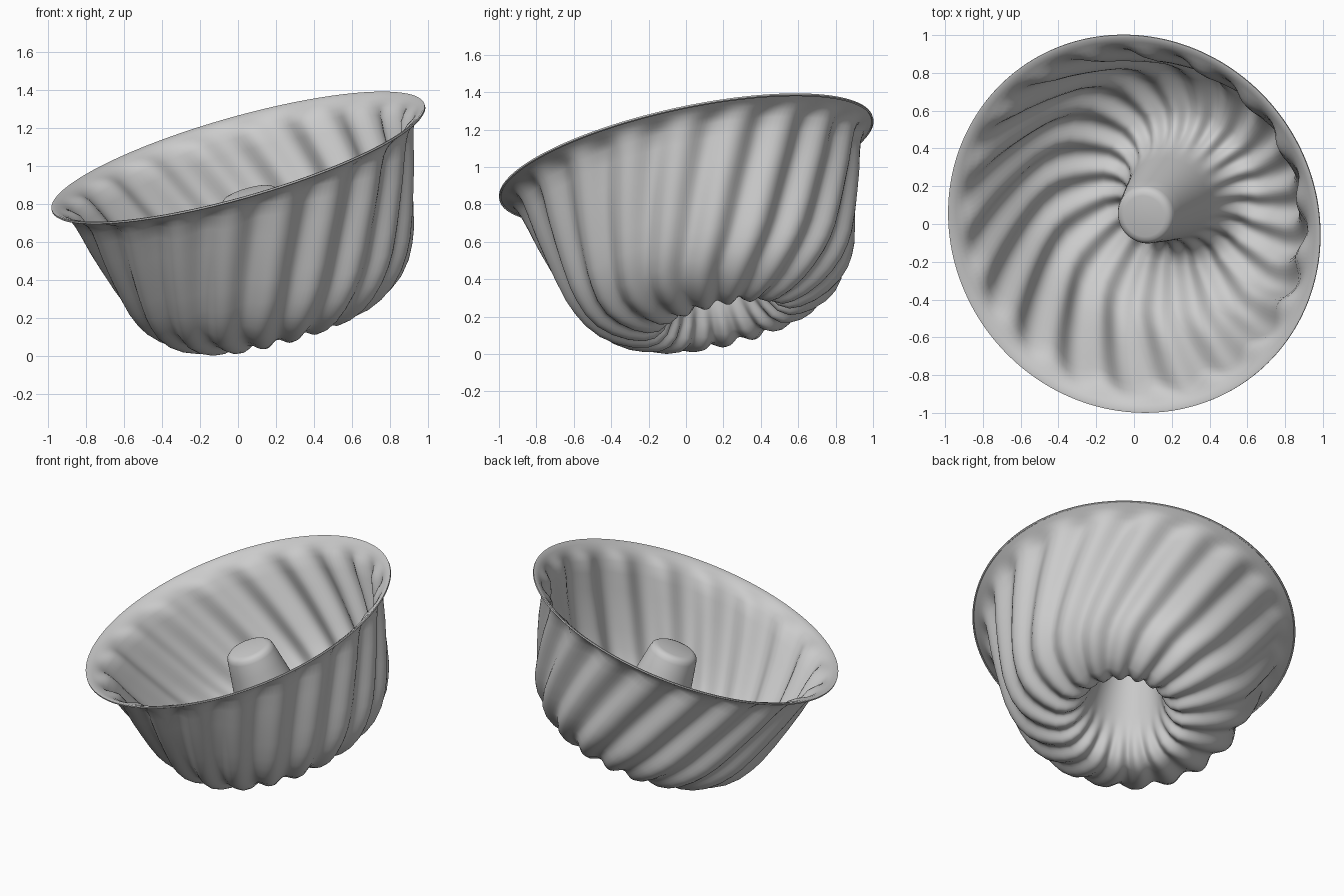
import bpy, bmesh, math
from mathutils import Vector

if "Cube" in bpy.data.objects:
    bpy.data.objects.remove(bpy.data.objects["Cube"])

FLUTES, SUB = 19, 12
N = FLUTES * SUB
PHASE = math.radians(12.7)
AXIS = Vector((-0.267, -0.206, 0.941)).normalized()

# Profile from rim to tube cap: radius, height, flute depth, twist in degrees
PROFILE = [
    (1.014, -0.012, 0, 36), (1.019, -0.008, 0, 36), (1.019, -0.004, 0, 36),
    (1.012, -0.005, 0, 36), (0.985, -0.018, 0, 36), (0.962, -0.038, 0.006, 36),
    (0.945, -0.065, 0.028, 35), (0.930, -0.10, 0.045, 34), (0.910, -0.17, 0.05, 32),
    (0.884, -0.28, 0.05, 29), (0.852, -0.40, 0.05, 25.5), (0.820, -0.52, 0.05, 22),
    (0.787, -0.63, 0.048, 18.5), (0.757, -0.70, 0.046, 16), (0.718, -0.77, 0.043, 13),
    (0.660, -0.838, 0.04, 10), (0.590, -0.890, 0.037, 8), (0.510, -0.928, 0.035, 6),
    (0.430, -0.948, 0.034, 4), (0.370, -0.945, 0.034, 4), (0.315, -0.913, 0.032, 4),
    (0.278, -0.855, 0.020, 4), (0.252, -0.79, 0.006, 4), (0.232, -0.71, 0, 4),
    (0.219, -0.64, 0, 4), (0.193, -0.48, 0, 4), (0.167, -0.33, 0, 4),
    (0.152, -0.243, 0, 4), (0.145, -0.221, 0, 4), (0.130, -0.208, 0, 4),
    (0.110, -0.203, 0, 4),
]


def groove(a):
    """0 on the broad rounded crest, 1 in the groove."""
    return (0.5 + 0.5 * math.cos(FLUTES * a)) ** 1.1


# Fluted pan: one swept sheet, wall and centre tube together
bm = bmesh.new()
rings = []
for i, (r, h, depth, twist) in enumerate(PROFILE):
    a0, a1 = PROFILE[max(i - 1, 0)], PROFILE[min(i + 1, len(PROFILE) - 1)]
    t = Vector((a1[0] - a0[0], a1[1] - a0[1])).normalized()
    inward = Vector((t.y, -t.x))          # profile normal toward the cavity
    ring = []
    for k in range(N):
        a = 2 * math.pi * k / N
        d = depth * groove(a)
        rr, hh = r + inward.x * d, h + inward.y * d
        b = a + math.radians(twist) + PHASE
        ring.append(bm.verts.new((rr * math.cos(b), rr * math.sin(b), hh)))
    rings.append(ring)
for p, q in zip(rings, rings[1:]):
    for k in range(N):
        bm.faces.new((p[k], q[k], q[(k + 1) % N], p[(k + 1) % N]))
tip = bm.verts.new((0, 0, -0.202))
for k in range(N):
    bm.faces.new((rings[-1][k], tip, rings[-1][(k + 1) % N]))
bmesh.ops.recalc_face_normals(bm, faces=bm.faces)

# Tip the pan over and rest it on the ground
rot = Vector((0, 0, 1)).rotation_difference(AXIS).to_matrix()
bmesh.ops.rotate(bm, verts=bm.verts, cent=(0, 0, 0), matrix=rot)
low = min(v.co.z for v in bm.verts)
bmesh.ops.translate(bm, verts=bm.verts, vec=(0, 0, 0.004 - low))

mesh = bpy.data.meshes.new("fluted_cake_pan")
bm.to_mesh(mesh)
bm.free()
pan = bpy.data.objects.new("fluted_cake_pan", mesh)
bpy.context.collection.objects.link(pan)
bpy.context.view_layer.objects.active = pan
pan.select_set(True)
bpy.ops.object.shade_smooth_by_angle(angle=math.radians(40))

# Thin sheet-metal wall
wall = pan.modifiers.new("wall", 'SOLIDIFY')
wall.thickness = 0.008
wall.offset = 0
